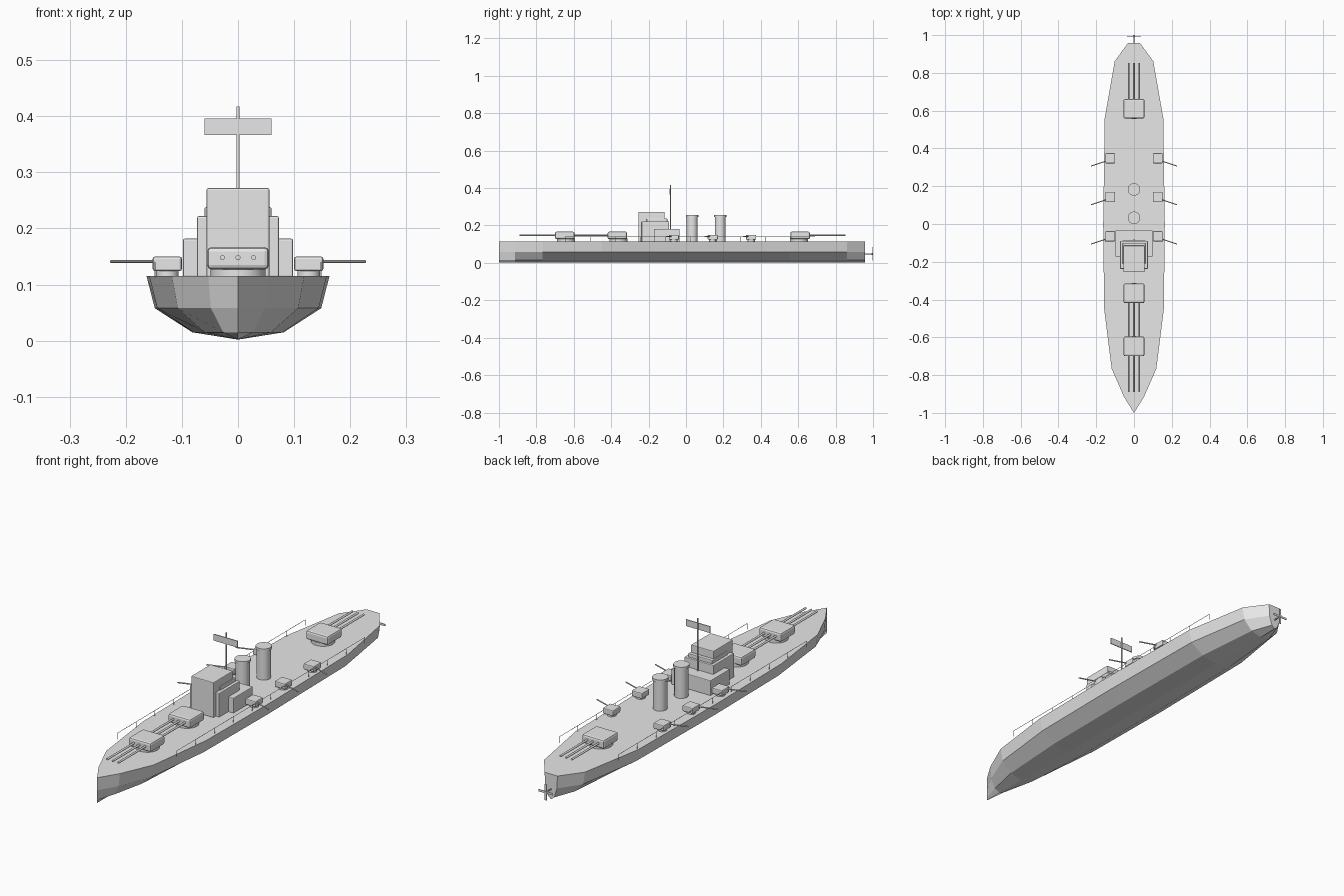
import bpy, bmesh, math
from mathutils import Vector

cube = bpy.data.objects.get("Cube")
if cube:
    bpy.data.objects.remove(cube, do_unlink=True)

DECK = 0.115
grey = bpy.data.materials.new("ship_grey")
grey.use_nodes = True
colour = (0.8, 0.8, 0.8, 1)
grey.diffuse_color = colour
for node in grey.node_tree.nodes:
    if node.type == 'BSDF_PRINCIPLED':
        node.inputs["Base Color"].default_value = colour


def finish(name, bm, bevel=0, smooth=False):
    bmesh.ops.recalc_face_normals(bm, faces=bm.faces)
    mesh = bpy.data.meshes.new(name)
    bm.to_mesh(mesh)
    bm.free()
    mesh.materials.append(grey)
    obj = bpy.data.objects.new(name, mesh)
    bpy.context.collection.objects.link(obj)
    if bevel:
        mod = obj.modifiers.new("soft_edges", 'BEVEL')
        mod.width, mod.segments = bevel, 2
    if smooth:
        bpy.ops.object.select_all(action='DESELECT')
        bpy.context.view_layer.objects.active = obj
        obj.select_set(True)
        bpy.ops.object.shade_smooth_by_angle(angle=math.radians(35))
    return obj


def box(name, low, high, bevel=0.003):
    bm = bmesh.new()
    bmesh.ops.create_cube(bm, size=1)
    low, high = Vector(low), Vector(high)
    for v in bm.verts:
        v.co = (low + high) / 2 + v.co * (high - low)
    return finish(name, bm, bevel)


def rod(name, start, end, radius, sides=12, smooth=True):
    start, end = Vector(start), Vector(end)
    axis = end - start
    bm = bmesh.new()
    bmesh.ops.create_cone(bm, cap_ends=True, segments=sides, radius1=radius,
                          radius2=radius, depth=axis.length)
    turn = Vector((0, 0, 1)).rotation_difference(axis)
    for v in bm.verts:
        v.co = turn @ v.co + (start + end) / 2
    return finish(name, bm, 0, smooth)


# Hull: half-breadth at each station, bow to stern
stations = [(-1, 0), (-0.915, 0.053), (-0.767, 0.118), (-0.45, 0.158), (0, 0.163),
            (0.56, 0.155), (0.862, 0.102), (0.958, 0.032)]
section = [(1, DECK), (0.91, 0.058), (0.5, 0.015), (0, 0.002),
           (-0.5, 0.015), (-0.91, 0.058), (-1, DECK)]
bm = bmesh.new()
rings = [[bm.verts.new((w * f, y, z)) for f, z in section] for y, w in stations]
for a, b in zip(rings, rings[1:]):
    for i in range(len(section)):
        j = (i + 1) % len(section)
        bm.faces.new((a[i], a[j], b[j], b[i]))
bm.faces.new(rings[-1])
bmesh.ops.remove_doubles(bm, verts=bm.verts, dist=0.0005)
finish("hull", bm)


# Main triple-gun turrets
def turret(name, y, aim):
    rod(name + "_base", (0, y - 0.006 * aim, DECK - 0.002),
        (0, y - 0.006 * aim, 0.13), 0.049, 24)
    box(name + "_house", (-0.055, y - 0.052, 0.127), (0.055, y + 0.052, 0.167), 0.008)
    for x in (-0.028, 0, 0.028):
        rod(name + "_barrel", (x, y + 0.04 * aim, 0.148),
            (x, y + 0.242 * aim, 0.148), 0.0045)


turret("forward_turret", -0.648, -1)
turret("second_turret", -0.367, -1)
turret("aft_turret", 0.61, 1)

# Bridge tiers
box("lower_bridge", (-0.098, -0.172, DECK - 0.002), (0.098, -0.034, 0.182))
box("middle_bridge", (-0.073, -0.237, DECK - 0.002), (0.073, -0.09, 0.222))
box("rear_bridge_step", (-0.06, -0.21, 0.21), (0.06, -0.1, 0.238))
box("tall_bridge", (-0.056, -0.254, DECK - 0.002), (0.056, -0.115, 0.272))

# Mast and radar panel
rod("mast", (0, -0.083, 0.18), (0, -0.083, 0.417), 0.003)
box("radar_panel", (-0.06, -0.088, 0.367), (0.06, -0.084, 0.396), 0)

# Funnels with rims
for y in (0.033, 0.183):
    rod("funnel", (0, y, DECK - 0.002), (0, y, 0.25), 0.029, 32)
    rod("funnel_rim", (0, y, 0.246), (0, y, 0.257), 0.033, 32)

# Side guns, railings, mirrored
for side in (-1, 1):
    for y in (-0.065, 0.143, 0.348):
        x = 0.126 * side
        rod("side_gun_base", (x, y, DECK - 0.002), (x, y, 0.13), 0.02, 16)
        box("side_gun_house", (x - 0.026, y - 0.027, 0.124),
            (x + 0.026, y + 0.027, 0.15), 0.004)
        rod("side_gun_barrel", (0.14 * side, y - 0.012, 0.141),
            (0.227 * side, y - 0.041, 0.141), 0.0028, 8)
    rail_x = 0.148 * side
    rod("handrail", (rail_x, -0.645, 0.14), (rail_x, 0.69, 0.14), 0.001, 6)
    for i in range(11):
        y = -0.645 + i * 0.1335
        rod("rail_post", (rail_x, y, DECK - 0.002), (rail_x, y, 0.14), 0.001, 6)

# Propeller
rod("propeller_shaft", (0, 0.93, 0.048), (0, 1, 0.048), 0.003)
rod("propeller_hub", (0, 0.988, 0.048), (0, 1, 0.048), 0.006)
for i in range(4):
    blade = box("propeller_blade", (-0.005, -0.0015, 0), (0.005, 0.0015, 0.036), 0.001)
    blade.location = (0, 0.995, 0.048)
    blade.rotation_euler = (0, i * math.pi / 2, 0)
